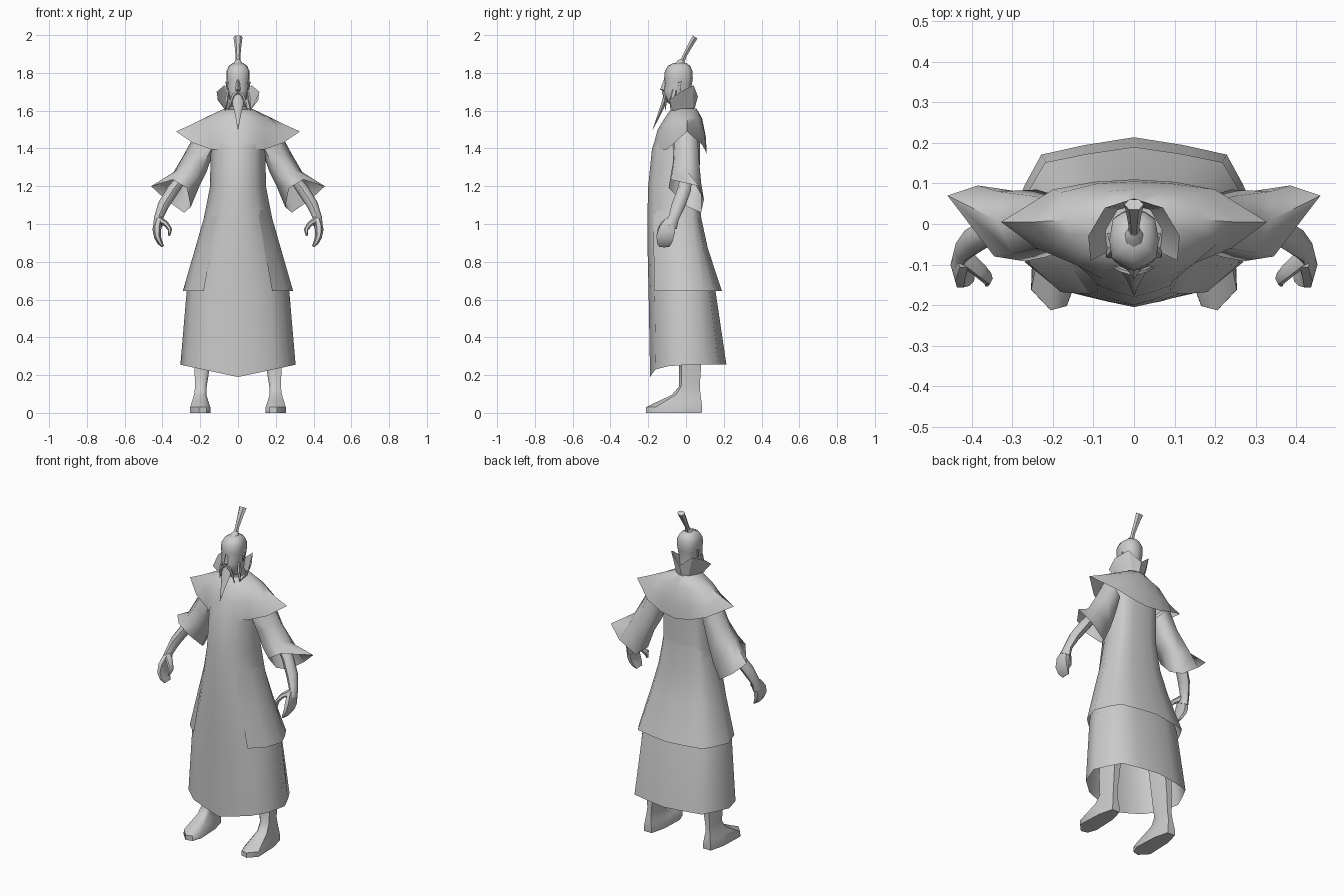
import bpy, bmesh, math
from mathutils import Vector

grey = bpy.data.materials.new("warm grey")
grey.diffuse_color = (0.6, 0.6, 0.6, 1)


def make(name, rings, closed=True, cap0=False, cap1=False, mirror=False, angle=50):
    """Skin a list of equal-length point rings into one object."""
    bm = bmesh.new()
    vs = [[bm.verts.new(p) for p in r] for r in rings]
    n = len(rings[0])
    for a, b in zip(vs, vs[1:]):
        for i in range(n if closed else n - 1):
            j = (i + 1) % n
            bm.faces.new((a[i], a[j], b[j], b[i]))
    if cap0:
        bm.faces.new(vs[0][::-1])
    if cap1:
        bm.faces.new(vs[-1])
    bmesh.ops.remove_doubles(bm, verts=bm.verts, dist=0.0005)
    bmesh.ops.recalc_face_normals(bm, faces=bm.faces)
    me = bpy.data.meshes.new(name)
    bm.to_mesh(me)
    bm.free()
    me.materials.append(grey)
    ob = bpy.data.objects.new(name, me)
    bpy.context.collection.objects.link(ob)
    bpy.ops.object.select_all(action='DESELECT')
    ob.select_set(True)
    bpy.context.view_layer.objects.active = ob
    bpy.ops.object.shade_smooth_by_angle(angle=math.radians(angle))
    if mirror:
        ob.modifiers.new("mirror", 'MIRROR')
    return ob


def sym(half):
    """Full ring from its right half, listed front centre to back centre."""
    return half + [(-x, y, z) for x, y, z in half[::-1] if x > 1e-6]


def body_ring(z, w, f, b, dip=0.0):
    """Robe section: half width, front y, back y; dip lowers the front hem."""
    c = f * 0.25 + b * 0.3
    shape = [(0, f), (0.3, f + 0.012), (0.62, f * 0.84), (0.88, f * 0.5), (1, c),
             (0.88, b * 0.46), (0.75, b * 0.8), (0.4, b * 0.91), (0, b)]
    return [(w * u, y, z - (dip * (1 - u) if y < 0 else 0)) for u, y in shape]


def tube(name, path, n=8, **kw):
    """Tube through (x, y, z, rx, ry) stations, sections square to the path."""
    rings = []
    for i, s in enumerate(path):
        p = Vector(s[:3])
        d = Vector(path[min(i + 1, len(path) - 1)][:3]) - Vector(path[max(i - 1, 0)][:3])
        u = Vector((0, 1, 0)).cross(d).normalized()
        v = d.cross(u).normalized()
        rings.append([p + u * s[3] * math.cos(t) + v * s[4] * math.sin(t)
                      for t in (2 * math.pi * k / n for k in range(n))])
    return make(name, rings, cap0=True, cap1=True, **kw)


# long robe, open at the hem
make("robe", [sym(body_ring(*r)) for r in (
    (0.255, 0.305, -0.19, 0.214, 0.065), (0.64, 0.272, -0.198, 0.157), (0.85, 0.222, -0.203, 0.10),
    (1.02, 0.182, -0.205, 0.078), (1.2, 0.148, -0.2, 0.07), (1.4, 0.145, -0.18, 0.075),
    (1.5, 0.14, -0.143, 0.075), (1.58, 0.11, -0.085, 0.06))], cap1=True)

# overskirt, open at the front, merging into the robe above the hips
make("overskirt", [sym(body_ring(*r)[2:]) for r in (
    (0.645, 0.292, -0.2, 0.19), (0.87, 0.227, -0.204, 0.116),
    (1.03, 0.181, -0.204, 0.081), (1.2, 0.147, -0.198, 0.071))], closed=False)

# shoulder cape with pointed tips, flush with the chest in front
make("shoulder_cape", [sym(r) for r in (
    [(0, -0.178, 1.395), (0.08, -0.153, 1.395), (0.142, -0.1, 1.395), (0.24, -0.06, 1.43),
     (0.328, 0.005, 1.49), (0.2, 0.085, 1.42), (0.1, 0.104, 1.385), (0, 0.11, 1.37)],
    [(0, -0.15, 1.5), (0.08, -0.135, 1.5), (0.145, -0.1, 1.5), (0.205, -0.05, 1.51),
     (0.25, 0.005, 1.525), (0.18, 0.078, 1.48), (0.09, 0.1, 1.47), (0, 0.105, 1.46)],
    [(0, -0.11, 1.565), (0.07, -0.1, 1.565), (0.12, -0.075, 1.56), (0.16, -0.03, 1.56),
     (0.17, 0.01, 1.565), (0.13, 0.06, 1.56), (0.07, 0.08, 1.56), (0, 0.085, 1.56)],
    [(0, -0.085, 1.6), (0.04, -0.075, 1.605), (0.06, -0.05, 1.61), (0.07, -0.02, 1.612),
     (0.07, 0.01, 1.612), (0.06, 0.035, 1.612), (0.035, 0.05, 1.612), (0, 0.055, 1.612)])],
    cap1=True, angle=60)

# wide sleeves, open at the cuff
make("sleeve", [
    [(0.22, 0.005, 1.49), (0.2, 0.06, 1.46), (0.15, 0.06, 1.4), (0.13, 0.0, 1.38),
     (0.14, -0.07, 1.4), (0.2, -0.06, 1.46)],
    [(0.285, 0.01, 1.37), (0.255, 0.07, 1.33), (0.19, 0.07, 1.28), (0.165, 0.0, 1.28),
     (0.18, -0.07, 1.32), (0.245, -0.062, 1.36)],
    [(0.34, 0.01, 1.275), (0.335, 0.08, 1.22), (0.24, 0.085, 1.16), (0.2, 0.02, 1.21),
     (0.22, -0.082, 1.25), (0.3, -0.072, 1.28)],
    [(0.46, 0.07, 1.2), (0.385, 0.095, 1.13), (0.285, 0.08, 1.06), (0.25, 0.01, 1.09),
     (0.27, -0.092, 1.19), (0.345, -0.08, 1.235)]], mirror=True, angle=75)

# forearm, palm, fingers and thumb
tube("forearm", [(0.275, 0.005, 1.27, 0.025, 0.03), (0.345, -0.01, 1.18, 0.032, 0.036),
                 (0.395, -0.04, 1.1, 0.03, 0.036), (0.422, -0.066, 1.03, 0.023, 0.028),
                 (0.425, -0.085, 0.99, 0.024, 0.04)], mirror=True)
tube("fingers", [(0.421, -0.08, 1.02, 0.02, 0.032), (0.43, -0.1, 0.97, 0.023, 0.05),
                 (0.426, -0.112, 0.93, 0.018, 0.052), (0.412, -0.115, 0.9, 0.014, 0.044),
                 (0.397, -0.115, 0.88, 0.006, 0.03)], n=6, mirror=True)
tube("thumb", [(0.415, -0.085, 1.02, 0.02, 0.022), (0.38, -0.115, 1.0, 0.014, 0.02),
               (0.36, -0.135, 0.97, 0.012, 0.018), (0.364, -0.148, 0.938, 0.005, 0.008)],
     n=6, mirror=True)


# legs with long pointed shoes
def oval(z, cx, w, f, b):
    m = f * 0.2 + b * 0.8 - 0.03
    return [(cx + w * u, y, z) for u, y in (
        (-0.6, f * 0.95), (0.1, f), (0.95, f * 0.78 + b * 0.05), (0.85, m),
        (0.45, b), (-0.45, b), (-0.85, m), (-0.95, f * 0.72 + b * 0.05))]

make("leg", [oval(*r) for r in (
    (0, 0.2, 0.057, -0.213, 0.083), (0.03, 0.2, 0.056, -0.213, 0.085),
    (0.06, 0.2, 0.046, -0.15, 0.082), (0.095, 0.2, 0.035, -0.075, 0.077),
    (0.14, 0.196, 0.032, -0.037, 0.073), (0.25, 0.19, 0.044, -0.036, 0.08),
    (0.5, 0.17, 0.05, -0.05, 0.08))], cap0=True, cap1=True, mirror=True)


# head and neck, sectioned from throat to crown
def skull(z, w, f, b):
    m = (f + b) / 2
    return sym([(0, f, z), (w * 0.5, f + 0.012, z), (w * 0.9, f * 0.6 + m * 0.4, z), (w, m, z),
                (w * 0.85, b * 0.7 + m * 0.3, z), (w * 0.45, b - 0.006, z), (0, b, z)])

make("head", [skull(*r) for r in (
    (1.56, 0.055, -0.07, 0.05), (1.62, 0.045, -0.065, 0.035), (1.645, 0.04, -0.1, 0.028),
    (1.67, 0.048, -0.118, 0.026), (1.71, 0.055, -0.12, 0.026), (1.745, 0.058, -0.113, 0.032),
    (1.77, 0.061, -0.116, 0.036), (1.81, 0.061, -0.112, 0.034), (1.838, 0.048, -0.095, 0.022),
    (1.853, 0.025, -0.065, 0.0))], cap1=True)
make("nose", [sym([(0, -0.115, 1.77), (0.006, -0.108, 1.77), (0, -0.1, 1.77)]),
              sym([(0, -0.137, 1.712), (0.014, -0.115, 1.71), (0, -0.1, 1.71)]),
              sym([(0, -0.118, 1.7), (0.008, -0.112, 1.7), (0, -0.1, 1.7)])], cap1=True)
make("ear", [[(0.052, -0.045, 1.75), (0.052, -0.025, 1.755), (0.052, -0.03, 1.705)],
             [(0.062, -0.042, 1.745), (0.067, -0.022, 1.755), (0.06, -0.032, 1.71)]],
     cap1=True, mirror=True)

# bun and ponytail
tube("hair_bun", [(0, -0.035, 1.835, 0.028, 0.03), (0, -0.025, 1.855, 0.022, 0.022),
                  (0, -0.018, 1.868, 0.012, 0.012)])
tube("ponytail", [(0, -0.022, 1.85, 0.014, 0.014), (0, -0.008, 1.89, 0.013, 0.012),
                  (0, 0.022, 1.945, 0.018, 0.015), (0, 0.048, 1.99, 0.024, 0.017)], n=6)

# beard, moustache and side locks
tube("beard", [(0, -0.1, 1.69, 0.026, 0.02), (0, -0.118, 1.64, 0.03, 0.014),
               (0, -0.142, 1.58, 0.016, 0.009), (0, -0.176, 1.5, 0.001, 0.001)], n=6)
tube("moustache", [(0.004, -0.122, 1.698, 0.008, 0.006), (0.025, -0.115, 1.68, 0.01, 0.006),
                   (0.04, -0.108, 1.64, 0.008, 0.005), (0.05, -0.108, 1.6, 0.001, 0.001)],
     n=5, mirror=True)
tube("side_lock", [(0.052, -0.06, 1.71, 0.006, 0.012), (0.06, -0.072, 1.66, 0.01, 0.014),
                   (0.068, -0.08, 1.6, 0.002, 0.003)], n=5, mirror=True)

# flared standing collar, open at the front
make("collar", [sym(r)[1:] for r in (
    [(0, -0.09, 1.6), (0.065, -0.07, 1.6), (0.065, -0.01, 1.605), (0.04, 0.035, 1.61), (0, 0.047, 1.615)],
    [(0, -0.09, 1.6), (0.107, -0.09, 1.655), (0.113, -0.03, 1.7), (0.072, 0.04, 1.735), (0, 0.063, 1.675)])],
    closed=False, angle=30)
